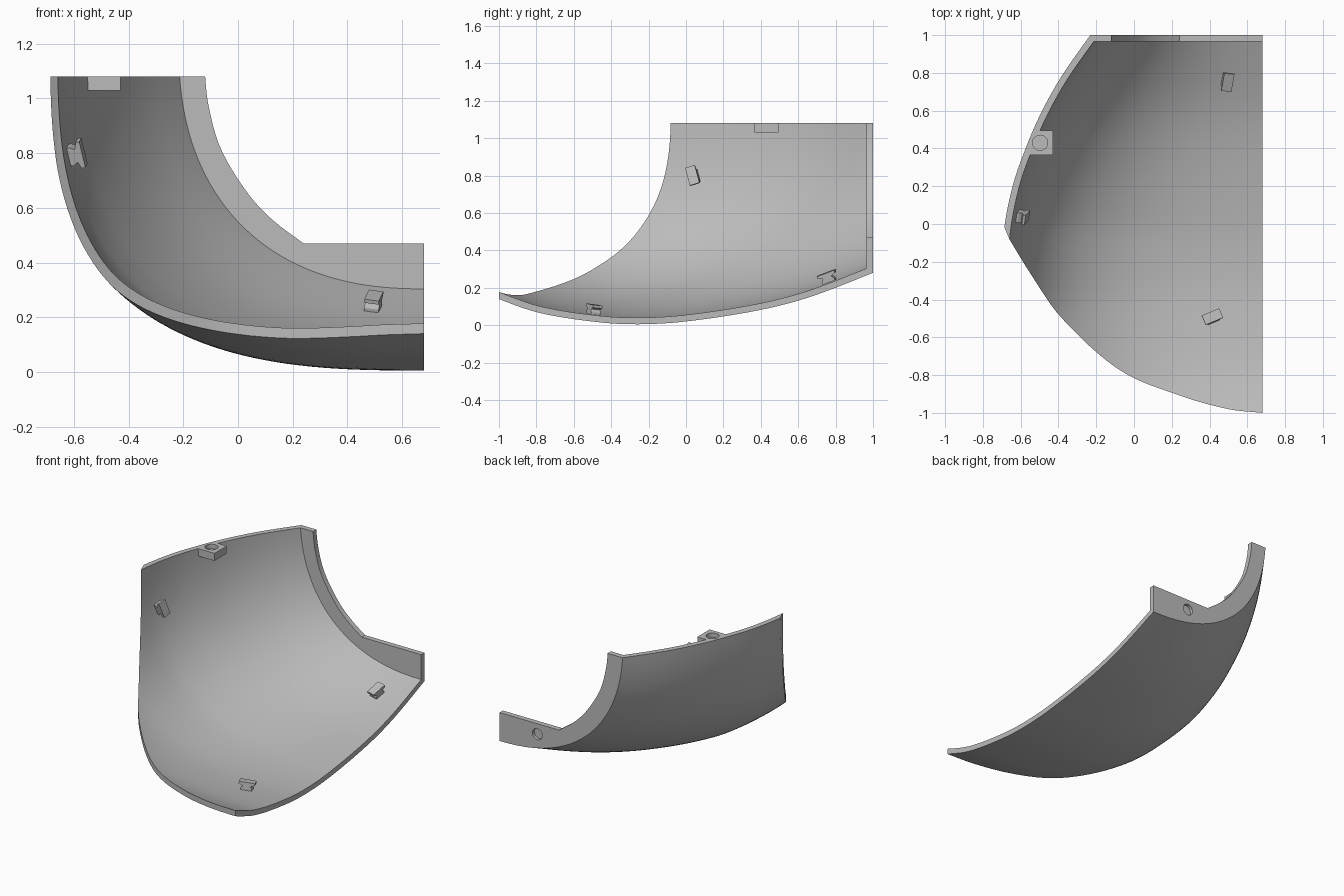
import bpy, bmesh, math
from mathutils import Vector

if "Cube" in bpy.data.objects:
    bpy.data.objects.remove(bpy.data.objects["Cube"], do_unlink=True)

grey = bpy.data.materials.new("plain grey")
grey.use_nodes = True
grey.diffuse_color = (0.5, 0.5, 0.5, 1)
grey.node_tree.nodes["Principled BSDF"].inputs["Base Color"].default_value = (0.5, 0.5, 0.5, 1)

CENTRE, AXIS, TOP, WALL = 0.68, 1.2, 1.08, 0.035


def smooth(keys, x):
    """Cubic interpolation through sorted (x, value) keys."""
    n = len(keys)
    i = max(k for k in range(n - 1) if k == 0 or keys[k][0] <= x)

    def slope(k):
        a, b = keys[max(k - 1, 0)], keys[min(k + 1, n - 1)]
        return (b[1] - a[1]) / (b[0] - a[0])

    (x0, y0), (x1, y1) = keys[i], keys[i + 1]
    h = x1 - x0
    t = (x - x0) / h
    return (y0 * (1 + 2 * t) * (1 - t) ** 2 + h * slope(i) * t * (1 - t) ** 2
            + y1 * t * t * (3 - 2 * t) + h * slope(i + 1) * t * t * (t - 1))


# Half width and keel height of the curved wall along y
WIDTH = [(-1.15, 1.27), (-1, 1.3), (-0.77, 1.35), (-0.5, 1.4), (-0.25, 1.39), (0, 1.365),
         (0.185, 1.328), (0.32, 1.286), (0.555, 1.19), (0.77, 1.074), (1, 0.915), (1.1, 0.84)]
KEEL = [(-1.15, 0.21), (-1, 0.14), (-0.78, 0.065), (-0.46, 0.015), (-0.25, 0.005), (0, 0.02),
        (0.39, 0.08), (0.66, 0.15), (1, 0.28), (1.1, 0.325)]
# Plan of the front rim, and inner edge of the back flange
RIM = [(-0.66, -0.08), (-0.55, -0.26), (-0.39, -0.49), (-0.08, -0.77), (0.24, -0.907),
       (0.5, -0.98), (0.68, -1)]
ARCH = [(0.47, 0.24), (0.55, 0.133), (0.645, 0.042), (0.81, -0.06), (0.96, -0.105), (1.08, -0.12),
        (1.2, -0.12)]


def wall(y, a, inset=0.0):
    """Point on the outer wall: section at y, angle a from keel to side."""
    p = 2 / (2.8 - 0.5 * min(max(y, 0), 1))
    s, c = math.sin(a), max(math.cos(a), 0)
    w, b = smooth(WIDTH, y) - inset, AXIS - smooth(KEEL, y) - inset
    return Vector((CENTRE - w * math.copysign(abs(s) ** p, s), y, AXIS - b * c ** p))


def finish(name, bm):
    mesh = bpy.data.meshes.new(name)
    bm.to_mesh(mesh)
    bm.free()
    mesh.materials.append(grey)
    ob = bpy.data.objects.new(name, mesh)
    bpy.context.collection.objects.link(ob)
    return ob


def prism(name, outline, lo, hi, place):
    """Extrude a 2D outline from lo to hi; place maps (u, v, w) to space."""
    bm = bmesh.new()
    ends = [[bm.verts.new(place(u, v, w)) for u, v in outline] for w in (lo, hi)]
    for ring in ends:
        bm.faces.new(ring)
    n = len(outline)
    for i in range(n):
        k = (i + 1) % n
        bm.faces.new((ends[0][i], ends[0][k], ends[1][k], ends[1][i]))
    bmesh.ops.recalc_face_normals(bm, faces=bm.faces)
    return finish(name, bm)


def circle(u, v, r, n=32):
    return [(u + r * math.cos(math.tau * i / n), v + r * math.sin(math.tau * i / n)) for i in range(n)]


def activate(ob):
    bpy.ops.object.select_all(action='DESELECT')
    ob.select_set(True)
    bpy.context.view_layer.objects.active = ob


def combine(target, other, operation):
    activate(target)
    mod = target.modifiers.new(operation, 'BOOLEAN')
    mod.operation, mod.solver, mod.object = operation, 'EXACT', other
    bpy.ops.object.modifier_apply(modifier=mod.name)
    bpy.data.objects.remove(other, do_unlink=True)


def upright(u, v, w):
    return Vector((u, v, w))


def facing_back(u, v, w):
    return Vector((u, w, v))


# Curved shell, oversized before trimming
ROWS, COLS = 50, 52
bm = bmesh.new()
grid = [[bm.verts.new(wall(-1.15 + 2.25 * i / ROWS, math.pi / 2 * j / COLS))
         for j in range(-3, COLS + 1)] for i in range(ROWS + 1)]
for r0, r1 in zip(grid, grid[1:]):
    for j in range(len(r0) - 1):
        bm.faces.new((r0[j], r0[j + 1], r1[j + 1], r1[j]))
bmesh.ops.triangulate(bm, faces=bm.faces)
shell = finish("curved_shell", bm)
activate(shell)
solid = shell.modifiers.new("thickness", 'SOLIDIFY')
solid.thickness, solid.offset = WALL, -1
bpy.ops.object.modifier_apply(modifier=solid.name)

# Back flange with its arched opening
outer = [wall(1, math.pi / 2 * j / 40, 0.012) for j in range(41)]
zs = [0.47 + 0.73 * j / 24 for j in range(25)]
flange = [(0.75, outer[0].z)] + [(p.x, p.z) for p in outer]
flange += [(smooth(ARCH, z), z) for z in reversed(zs)] + [(0.75, 0.47)]
combine(shell, prism("flange", flange, 1 - WALL, 1.04, facing_back), 'UNION')

# Screw block under the top edge
block = [(-0.43, 0.365), (-0.43, 0.495), (-0.525, 0.495), (-0.577, 0.365)]
combine(shell, prism("screw_block", block, 1.03, 1.12, upright), 'UNION')

# Trim to the plan outline and the flat top
xs = [-0.66 + 1.34 * i / 48 for i in range(49)]
plan = [(x, smooth(RIM, x)) for x in xs] + [(CENTRE, 1), (-0.9, 1), (-0.9, 0.5), (-0.8, 0.26), (-0.685, -0.02)]
combine(shell, prism("trim", plan, -0.3, TOP, upright), 'INTERSECT')

# Blind screw holes
combine(shell, prism("block_hole", circle(-0.497, 0.43, 0.04), 1.05, 1.2, upright), 'DIFFERENCE')
combine(shell, prism("flange_hole", circle(0.4, 0.4, 0.037), 0.98, 1.1, facing_back), 'DIFFERENCE')
activate(shell)
bpy.ops.object.shade_smooth_by_angle(angle=math.radians(30))

# Dovetail clips standing on the inner wall
DOVETAIL = [(-0.035, -0.01), (0.035, -0.01), (0.035, 0.012), (0.024, 0.028), (0.05, 0.038), (0.05, 0.052),
            (-0.05, 0.052), (-0.05, 0.038), (-0.024, 0.028), (-0.035, 0.012)]


def clip(name, y, a, turn):
    """turn is the angle of the long side away from the y direction."""
    e = 0.01
    along = (wall(y + e, a) - wall(y - e, a)).normalized()
    around = wall(y, a + e) - wall(y, a - e)
    inward = along.cross(around).normalized()
    across = along.cross(inward)
    base = wall(y, a) + inward * WALL
    long = along * math.cos(turn) + across * math.sin(turn)
    wide = long.cross(inward)
    prism(name, DOVETAIL, -0.027, 0.027, lambda u, v, w: base + long * u + inward * v + wide * w)


clip("side_clip", 0.05, 1.333, math.radians(80))
clip("back_clip", 0.78, 0.125, 0)
clip("front_clip", -0.5, 0.099, math.radians(68))
